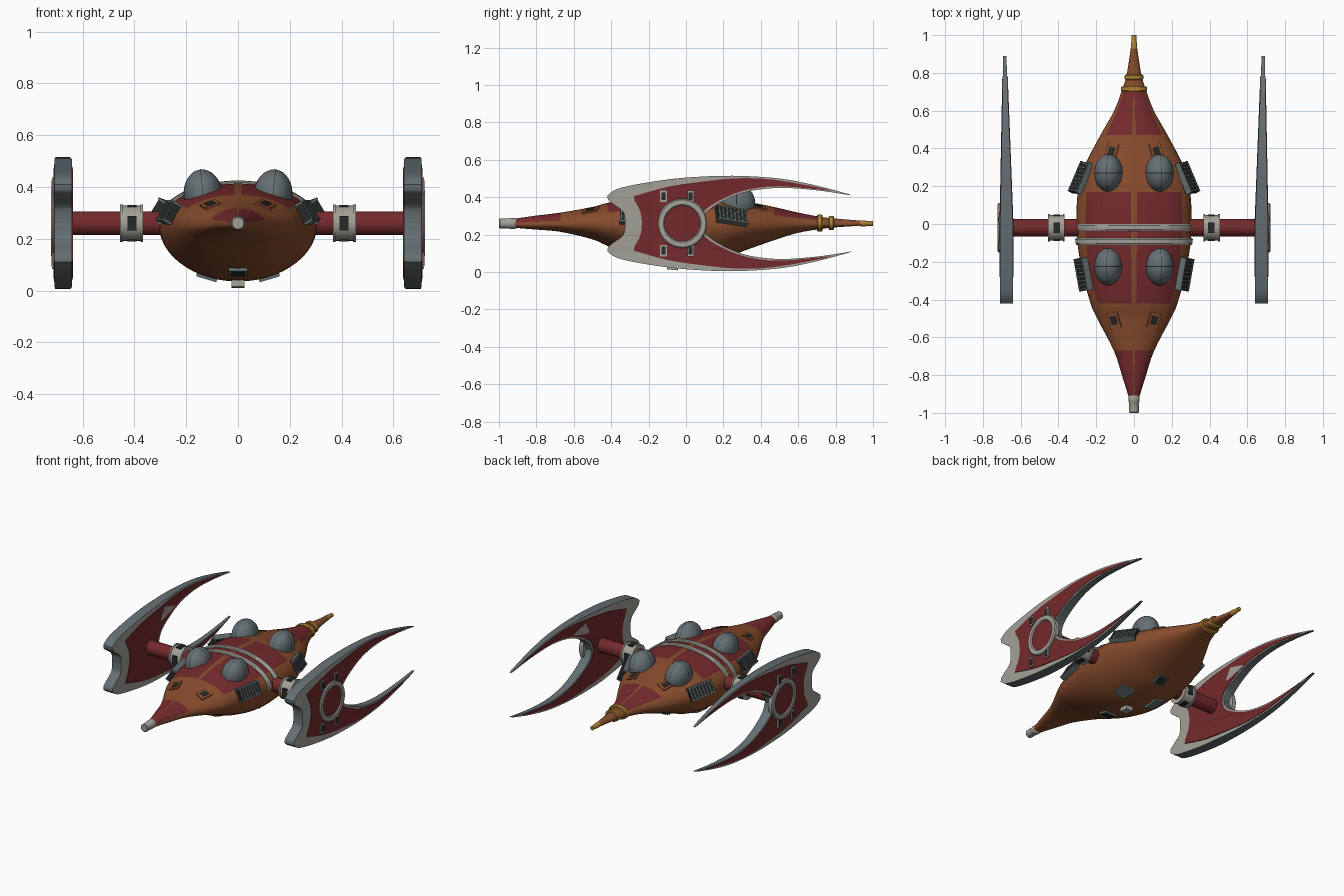
import bpy, bmesh, math
from mathutils import Matrix, Vector

if "Cube" in bpy.data.objects:
    bpy.data.objects.remove(bpy.data.objects["Cube"])


def material(name, *rgb):
    m = bpy.data.materials.new(name)
    m.use_nodes = True
    m.diffuse_color = (*rgb, 1)
    m.node_tree.nodes["Principled BSDF"].inputs["Base Color"].default_value = (*rgb, 1)
    return m


BROWN = material("burnt_orange", .245, .073, .026)
RED = material("dark_red", .175, .023, .026)
PALE = material("pale_grey", .36, .35, .31)
STEEL = material("steel_grey", .13, .16, .17)
BLACK = material("charcoal", .02, .022, .022)
GOLD = material("gold", .42, .22, .032)
MID = 0.26      # height of the arm and wing axis
ARM_Y = -0.02


def finish(name, bm, mats, mirror=False, smooth=True):
    bmesh.ops.remove_doubles(bm, verts=bm.verts, dist=1e-5)
    bmesh.ops.recalc_face_normals(bm, faces=bm.faces)
    for f in bm.faces:
        f.smooth = smooth
    for e in bm.edges:
        e.smooth = e.calc_face_angle(0) < 0.6
    me = bpy.data.meshes.new(name)
    bm.to_mesh(me)
    bm.free()
    for m in mats:
        me.materials.append(m)
    ob = bpy.data.objects.new(name, me)
    bpy.context.collection.objects.link(ob)
    if mirror:
        ob.modifiers.new("Mirror", 'MIRROR').use_mirror_merge = False
    return ob


def spline(keys, n):
    """Smooth curve through key tuples, n steps per span."""
    out = []
    for i in range(len(keys) - 1):
        a, b, c, d = (Vector(keys[min(max(j, 0), len(keys) - 1)]) for j in range(i - 1, i + 3))
        for k in range(n):
            t = k / n
            out.append(b + (c - a) * (t / 2) + (2 * a - 5 * b + 4 * c - d) * (t * t / 2)
                       + (3 * b - a - 3 * c + d) * (t ** 3 / 2))
    return out + [Vector(keys[-1])]


def loft(bm, rings, closed=True):
    loops = [[bm.verts.new(p) for p in r] for r in rings]
    n = len(loops[0])
    for a, b in zip(loops, loops[1:]):
        for i in range(n if closed else n - 1):
            j = (i + 1) % n
            bm.faces.new((a[i], a[j], b[j], b[i]))
    return loops


def lathe(name, mat, axis, centre, profile, mirror=False, sides=32):
    """Turned part: profile pairs are (position along axis, radius)."""
    bm = bmesh.new()
    rings = []
    for a, r in profile:
        ring = []
        for i in range(sides):
            t = math.tau * i / sides
            u, v = r * math.cos(t), r * math.sin(t)
            ring.append(Vector(centre) + Vector((a, u, v) if axis == 'X' else (u, a, v)))
        rings.append(ring)
    loops = loft(bm, rings)
    if profile[0] != profile[-1]:
        bm.faces.new(loops[0])
        bm.faces.new(loops[-1])
    return finish(name, bm, [mat], mirror)


def box(bm, matrix, size, offset=(0, 0, 0), index=0):
    m = matrix @ Matrix.Translation(offset) @ Matrix.Diagonal((*size, 1))
    for v in bmesh.ops.create_cube(bm, size=1, matrix=m)["verts"]:
        for f in v.link_faces:
            f.material_index = index


# Hull: y, half width, top, bottom
rows = spline([(-.92, .027, .285, .237), (-.8, .064, .302, .227), (-.67, .107, .318, .215),
               (-.5, .195, .348, .175), (-.42, .23, .37, .14), (-.25, .275, .4, .075),
               (-.05, .304, .415, .035), (.17, .298, .405, .06), (.3, .265, .382, .11),
               (.47, .178, .348, .17), (.6, .105, .318, .21), (.72, .06, .295, .23),
               (.8, .037, .286, .239), (.96, .013, .273, .25)], 4)


def hull(y, t, grow=0.0):
    i = max(j for j in range(len(rows) - 1) if rows[j][0] <= y or j == 0)
    a, b = rows[i], rows[i + 1]
    r = a.lerp(b, (y - a[0]) / (b[0] - a[0]))
    c = .255
    h = (r[2] - c) if math.sin(t) > 0 else (c - r[3])
    return Vector(((r[1] + grow) * math.cos(t), y, c + (h + grow) * math.sin(t)))


def on_hull(y, degrees):
    """Frame on the hull skin: local Z points outward, local Y runs aft."""
    t, e = math.radians(degrees), .01
    p = hull(y, t)
    along = (hull(y + e, t) - hull(y - e, t)).normalized()
    out = along.cross(hull(y, t + e) - hull(y, t - e)).normalized()
    m = Matrix((along.cross(out), along, out)).transposed().to_4x4()
    m.translation = p
    return m


edge, ridge = math.acos(.84), math.acos(.05)
quarter = [edge * i / 4 for i in range(4)] + [edge + (ridge - edge) * i / 9 for i in range(10)]
angles = quarter + [math.pi - t for t in reversed(quarter)] + [math.pi * (1 + i / 26) for i in range(1, 26)]
bm = bmesh.new()
ends = loft(bm, [[hull(r[0], t) for t in angles] for r in rows])
bm.faces.new(ends[0])
bm.faces.new(ends[-1])
for f in bm.faces:
    c = f.calc_center_median()
    width = max(hull(c.y, 0).x, .001)
    panel = c.y < -.67 or -.42 < c.y < .17 or .47 < c.y < .72
    limit = .94 if c.y < -.67 else .84
    f.material_index = int(panel and c.z > .255 and .03 < abs(c.x) / width < limit)
finish("hull", bm, [BROWN, RED])

# Raised hoops over the hull
for label, y in (("front", -.092), ("rear", -.018)):
    bm = bmesh.new()
    prof = [(-.018, -.01), (-.018, .005), (-.011, .01), (.011, .01), (.018, .005), (.018, -.01)]
    loft(bm, [[hull(y + dy, math.pi * i / 40, g) for dy, g in prof] for i in range(41)])
    finish(label + "_hoop", bm, [PALE])

# Nose cap, tail tip and tail rings
lathe("nose_cap", PALE, 'Y', (0, 0, MID), [(-1, .022), (-.995, .026), (-.945, .026), (-.94, .029), (-.912, .029), (-.902, .024)])
lathe("tail_tip", GOLD, 'Y', (0, 0, MID), [(.93, .017), (.96, .016), (.965, .013), (1, .013)])
for label, y, r, height in (("large", .715, .069, .045), ("small", .777, .049, .038)):
    ob = lathe(label + "_tail_ring", GOLD, 'Y', (0, 0, 0), [(y - .014, r - .005), (y - .009, r), (y + .009, r), (y + .014, r - .005)])
    ob.data.transform(Matrix.Translation((0, 0, MID + .002)) @ Matrix.Diagonal((1, 1, height / r, 1)))

# Domed turrets with fine seam strips
for label, y in (("front", -.225), ("rear", .27)):
    m = Matrix.Translation((.135, y, .37)) @ Matrix.Rotation(.1, 4, 'Y') @ Matrix.Diagonal((.075, .1, .098, 1))
    bm = bmesh.new()
    bmesh.ops.create_uvsphere(bm, u_segments=32, v_segments=16, radius=1, matrix=m)
    finish(label + "_domes", bm, [STEEL], True)
    bm = bmesh.new()
    for quarter_turn in (0, 1):
        turn = m @ Matrix.Rotation(math.pi / 2 * quarter_turn, 4, 'Z')
        loft(bm, [[turn @ Vector((s, 1.01 * math.cos(t), 1.01 * math.sin(t))) for s in (-.015, .015)]
                  for t in (math.pi * i / 24 for i in range(25))], False)
    finish(label + "_dome_seams", bm, [BLACK], True)

# Slatted side vents
bm = bmesh.new()
for y, yaw in ((-.265, -.04), (.24, -.17)):
    m = on_hull(y, 17) @ Matrix.Rotation(yaw, 4, 'X')
    box(bm, m, (.08, .17, .03), (0, 0, .008))
    for s in (-1, 1):
        box(bm, m, (.008, .175, .036), (s * .04, 0, .01), 1)
    for i in range(8):
        box(bm, m, (.072, .007, .034), (0, -.077 + .022 * i, .01), 1)
finish("side_vents", bm, [BLACK, STEEL], True, False)

# Small framed hatches on the upper hull
bm = bmesh.new()
for y, deg in ((-.51, 56), (.385, 58)):
    m = on_hull(y, deg)
    box(bm, m, (.062, .085, .012))
    box(bm, m, (.032, .045, .018), index=1)
finish("upper_hatches", bm, [BROWN, BLACK], True, False)

# Belly fittings
bm = bmesh.new()
box(bm, on_hull(.05, -67), (.08, .1, .02))
finish("belly_plates", bm, [STEEL], True, False)
bm = bmesh.new()
for y in (-.25, .25):
    m = on_hull(y, -90)
    box(bm, m, (.075, .07, .02), index=2)
    box(bm, m, (.055, .05, .028))
box(bm, on_hull(-.07, -90), (.05, .06, .05), index=1)
finish("belly_sensors", bm, [BLACK, PALE, STEEL], False, False)

# Arms and collars
lathe("arms", RED, 'X', (0, ARM_Y, MID), [(.25, .046), (.66, .046)], True)
lathe("collars", PALE, 'X', (0, ARM_Y, MID), [(.367, .05), (.367, .073), (.376, .073), (.376, .068), (.445, .068),
                                            (.445, .073), (.455, .073), (.455, .05)], True)
bm = bmesh.new()
for i in range(4):
    m = Matrix.Translation((.41, ARM_Y, MID)) @ Matrix.Rotation(math.pi / 2 * i, 4, 'X')
    box(bm, m, (.034, .055, .01), (0, 0, .066))
finish("collar_windows", bm, [BLACK], True, False)


# Crescent wings: upper half outline is mirrored about the axis height
def crescent(name, parts, mats, extra):
    half = []
    for keys in parts:
        half += spline(keys, 5)[:-1]
    half.append(Vector(parts[-1][-1]))
    pts = half + [Vector((p.x, 2 * MID - p.y)) for p in reversed(half[1:-1])]
    bm = bmesh.new()
    sides = []
    for s in (-1, 1):
        loop = []
        for p in pts:
            aft = max(0, p.x) / .9
            loop.append(bm.verts.new((.675 + .009 * aft + s * (.034 + extra - .026 * aft), p.x, p.y)))
        sides.append(loop)
    n = len(pts)
    for i in range(n):
        j = (i + 1) % n
        f = bm.faces.new((sides[0][i], sides[0][j], sides[1][j], sides[1][i]))
        f.material_index = len(mats) - 1
    caps = [bm.faces.new(loop) for loop in sides]
    bm.normal_update()
    bmesh.ops.triangulate(bm, faces=caps, ngon_method='EAR_CLIP')
    finish(name, bm, mats, True, False)


crescent("wings", [
    [(-.325, .26), (-.335, .32), (-.385, .36), (-.415, .385), (-.42, .41)],
    [(-.42, .41), (-.36, .447), (-.2, .48), (0, .505), (.25, .515), (.5, .5), (.7, .462), (.89, .411)],
    [(.89, .409), (.7, .437), (.5, .45), (.33, .43), (.2, .38), (.11, .32), (.08, .26)]], [PALE, STEEL], 0)
crescent("wing_panels", [
    [(-.235, .26), (-.245, .325), (-.28, .39)],
    [(-.28, .405), (-.1, .455), (.1, .485), (.3, .502), (.5, .489), (.78, .438)],
    [(.78, .434), (.5, .459), (.32, .438), (.19, .388), (.095, .325), (.065, .26)]], [RED], .003)

# Wing hubs and the framed windows around them
lathe("hub_rings", PALE, 'X', (0, ARM_Y, MID), [(.69, .095), (.69, .132), (.716, .132), (.722, .126),
                                              (.722, .101), (.716, .095), (.69, .095)], True, 40)
lathe("hub_discs", RED, 'X', (0, ARM_Y, MID), [(.66, .098), (.715, .098)], True, 40)
bm = bmesh.new()
for y in (-.12, .025):
    for s in (-1, 1):
        m = Matrix.Translation((.708, y, MID + s * .145))
        box(bm, m, (.02, .036, .062))
        box(bm, m, (.026, .022, .042), index=1)
finish("wing_windows", bm, [PALE, BLACK], True, False)
